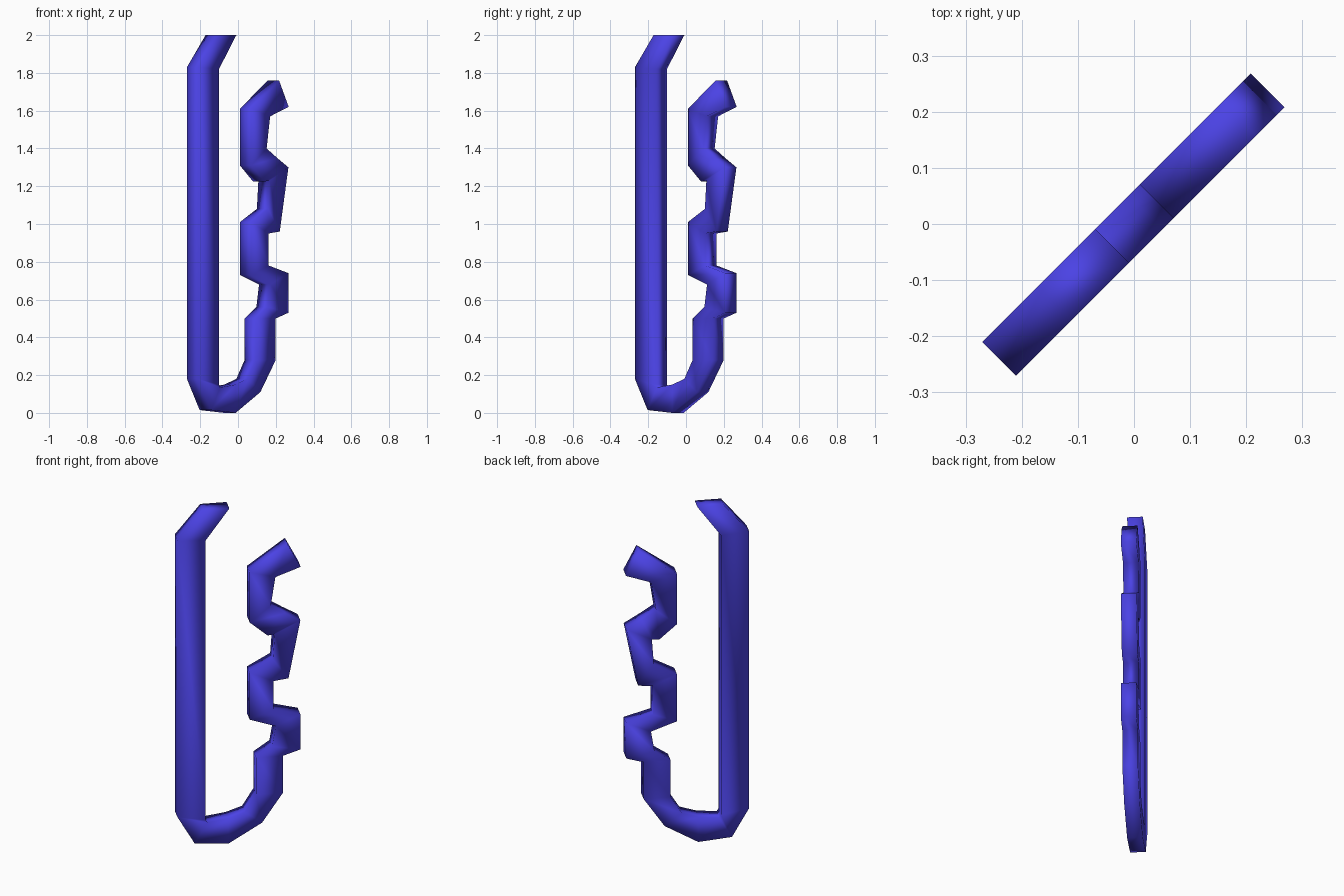
import bpy
import bmesh
from mathutils import Vector

cube = bpy.data.objects.get("Cube")
if cube:
    bpy.data.objects.remove(cube, do_unlink=True)

# Blue finish
blue = bpy.data.materials.new("blue")
blue.use_nodes = True
colour = (0.07, 0.055, 0.78, 1)
blue.diffuse_color = colour
blue.node_tree.nodes["Principled BSDF"].inputs["Base Color"].default_value = colour

ALONG = Vector((1, 1, 0)).normalized()     # diagonal plane of the bent bar
ACROSS = Vector((1, -1, 0)).normalized()   # thickness direction
HALF_THICK = 0.0425

# Cross-cuts of the bar: outer/left edge (u, z), then inner/right edge (u, z)
shaft = [
    ((-0.20, 2.00), (-0.055, 2.00)),
    ((-0.34, 1.83), (-0.185, 1.82)),
    ((-0.34, 0.18), (-0.185, 0.15)),
]
hook = [
    ((-0.245, 0.015), (-0.175, 0.135)),
    ((-0.06, 0.00), (-0.06, 0.15)),
    ((0.125, 0.11), (0.03, 0.18)),
]
teeth = [
    ((0.24, 0.28), (0.092, 0.28)),
    ((0.24, 0.50), (0.092, 0.50)),
    ((0.335, 0.53), (0.18, 0.56)),
    ((0.335, 0.74), (0.20, 0.68)),
    ((0.187, 0.78), (0.057, 0.73)),
    ((0.187, 0.95), (0.057, 1.01)),
    ((0.270, 0.96), (0.184, 1.08)),
    ((0.335, 1.30), (0.195, 1.23)),
    ((0.250, 1.35), (0.155, 1.225)),
    ((0.172, 1.40), (0.057, 1.31)),
    ((0.198, 1.57), (0.057, 1.61)),
    ((0.337, 1.62), (0.265, 1.76)),
]

# Skin the bar as a rectangular tube with closed ends
bm = bmesh.new()


def ring(outer, inner):
    corners = [(outer, -1), (outer, 1), (inner, 1), (inner, -1)]
    return [bm.verts.new(ALONG * u + ACROSS * side * HALF_THICK + Vector((0, 0, z)))
            for (u, z), side in corners]


rings = [ring(*cut) for cut in shaft + hook + teeth]
for a, b in zip(rings, rings[1:]):
    for i in range(4):
        j = (i + 1) % 4
        bm.faces.new((a[i], a[j], b[j], b[i]))
bm.faces.new(rings[0])
bm.faces.new(rings[-1])
bmesh.ops.recalc_face_normals(bm, faces=bm.faces)
for face in bm.faces:
    face.smooth = True

mesh = bpy.data.meshes.new("bent_toothed_bar")
bm.to_mesh(mesh)
bm.free()
mesh.materials.append(blue)
bar = bpy.data.objects.new("bent_toothed_bar", mesh)
bpy.context.collection.objects.link(bar)
